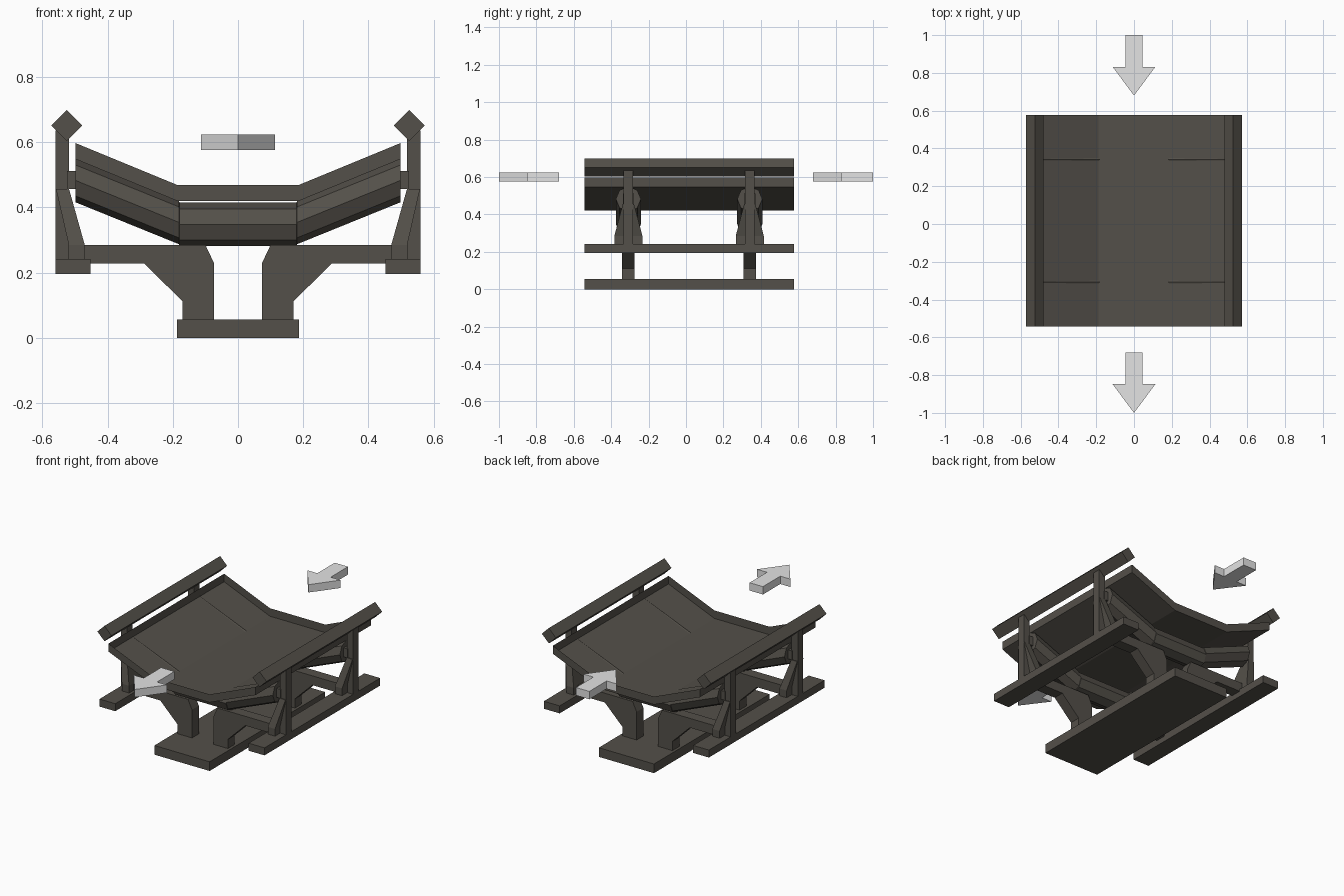
import bpy, bmesh, math

if "Cube" in bpy.data.objects:
    bpy.data.objects.remove(bpy.data.objects["Cube"])

Y0, Y1 = -0.542, 0.577          # conveyor length
STATIONS = (-0.308, 0.341)      # support frame positions


def material(name, rgb):
    m = bpy.data.materials.new(name)
    m.diffuse_color = (*rgb, 1)
    m.use_nodes = True
    m.node_tree.nodes["Principled BSDF"].inputs["Base Color"].default_value = m.diffuse_color
    return m


DARK = material("dark warm grey", (0.088, 0.080, 0.067))
LIGHT = material("light grey", (0.77, 0.77, 0.77))


def loft(name, rings, mat, open_sides=()):
    """Skin a row of equal-sized rings and cap both ends; open_sides are left out."""
    bm = bmesh.new()
    loops = [[bm.verts.new(p) for p in ring] for ring in rings]
    n = len(loops[0])
    for a, b in zip(loops, loops[1:]):
        for i in range(n):
            j = (i + 1) % n
            bm.faces.new((a[i], a[j], b[j], b[i]))
    bm.faces.new(loops[0])
    bm.faces.new(loops[-1])
    bmesh.ops.recalc_face_normals(bm, faces=bm.faces)
    bm.faces.ensure_lookup_table()
    bmesh.ops.delete(bm, geom=[bm.faces[i] for i in open_sides], context='FACES_ONLY')
    mesh = bpy.data.meshes.new(name)
    bm.to_mesh(mesh)
    bm.free()
    mesh.materials.append(mat)
    ob = bpy.data.objects.new(name, mesh)
    bpy.context.collection.objects.link(ob)
    return ob


def extrude_y(name, profile, y0, y1, open_sides=()):
    return loft(name, [[(x, y, z) for x, z in profile] for y in (y0, y1)], DARK, open_sides)


def rect(x0, x1, z0, z1):
    return [(x0, z0), (x1, z0), (x1, z1), (x0, z1)]


def flip(profile, s):
    return [(s * x, z) for x, z in profile]


# Base plate, and the trough belt: a thin floor with a raised rim, open on top
extrude_y("base_plate", rect(-0.187, 0.187, 0, 0.056), Y0, Y1)
top = [(-0.498, 0.597), (-0.187, 0.469), (0.187, 0.469), (0.498, 0.597)]
extrude_y("belt", top + [(x, z - 0.049) for x, z in reversed(top)], Y0, Y1,
          open_sides=(0, 1, 2))

# Octagonal rollers that follow the trough
for c in STATIONS:
    rings = []
    for x, z in ((-0.498, 0.4825), (-0.181, 0.354), (-0.18, 0.348),
                 (0.18, 0.348), (0.181, 0.354), (0.498, 0.4825)):
        rings.append([(x, c + 0.067 * math.sin(k * math.pi / 4),
                       z + 0.067 * math.cos(k * math.pi / 4)) for k in range(8)])
    loft("roller", rings, DARK)

leg = [(0.47, 0.285), (0.10, 0.285), (0.073, 0.228), (0.073, 0.05),
       (0.17, 0.05), (0.17, 0.112), (0.288, 0.228), (0.47, 0.228)]

for s in (-1, 1):
    # Long rails: diamond guard rail above, flat rail below
    diamond = [(0.525, 0.698), (0.573, 0.651), (0.525, 0.604), (0.478, 0.651)]
    extrude_y("guard_rail", flip(diamond, s), Y0, Y1)
    extrude_y("lower_rail", flip(rect(0.452, 0.559, 0.195, 0.241), s), Y0, Y1)

    for c in STATIONS:
        extrude_y("support_leg", flip(leg, s), c - 0.033, c + 0.033)
        extrude_y("post", flip(rect(0.518, 0.559, 0.235, 0.636), s), c - 0.025, c + 0.025)
        extrude_y("axle_block", flip(rect(0.49, 0.525, 0.456, 0.511), s), c - 0.03, c + 0.03)
        # Leaning brace that widens towards the lower rail
        rings = []
        for z, x0, x1, h in ((0.235, 0.47, 0.519, 0.075), (0.285, 0.47, 0.519, 0.075),
                             (0.456, 0.518, 0.558, 0.03)):
            rings.append([(s * x0, c - h, z), (s * x1, c - h, z),
                          (s * x1, c + h, z), (s * x0, c + h, z)])
        loft("brace", rings, DARK)

# Direction arrows at both ends, pointing to the front
for tip in (0.68, -1.0):
    outline = [(0, 0), (0.113, 0.152), (0.045, 0.152), (0.045, 0.32),
               (-0.045, 0.32), (-0.045, 0.152), (-0.113, 0.152)]
    loft("direction_arrow", [[(x, tip + y, z) for x, y in outline]
                             for z in (0.576, 0.624)], LIGHT)
